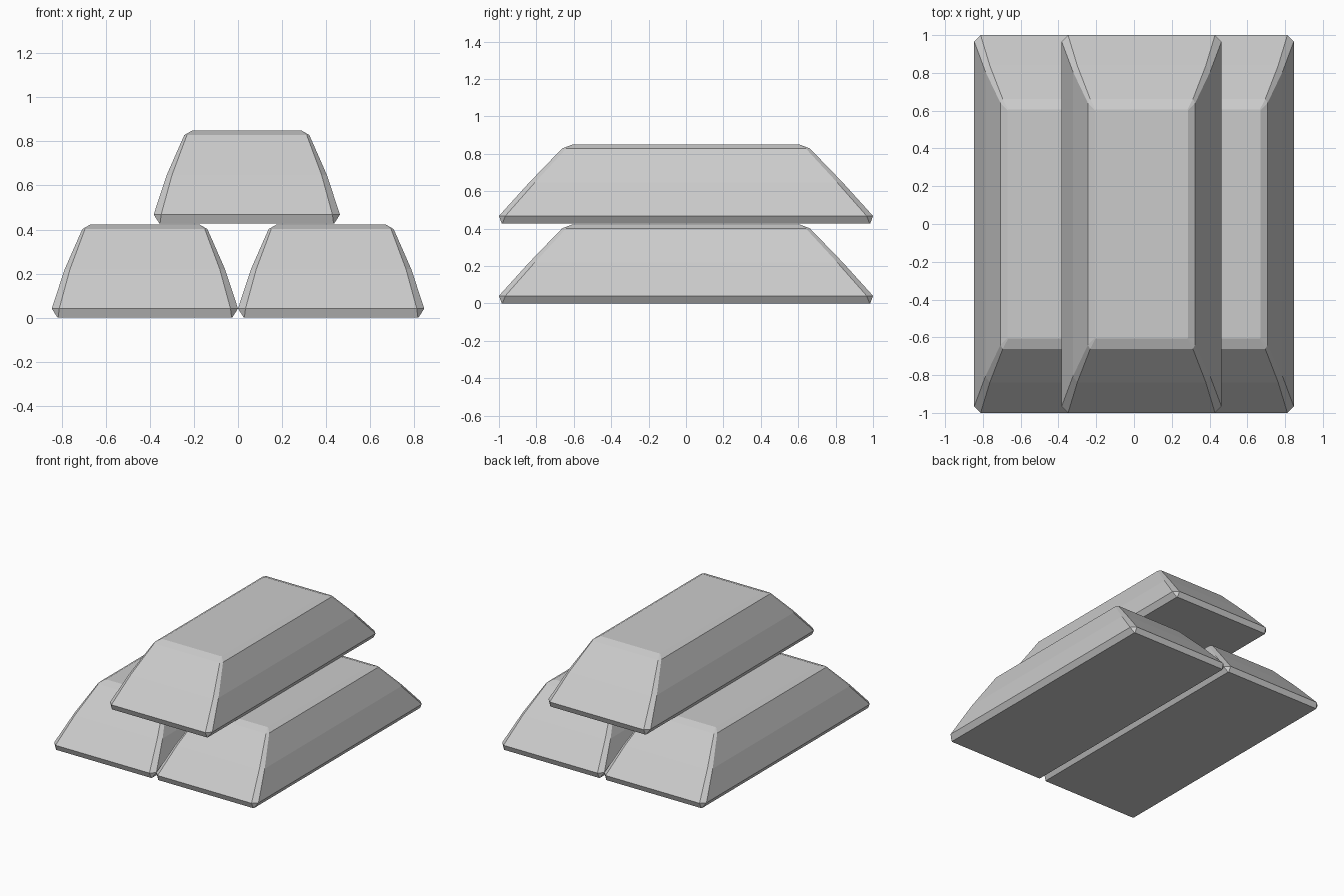
import bpy, bmesh

if "Cube" in bpy.data.objects:
    bpy.data.objects.remove(bpy.data.objects["Cube"])

# Bar cross-sections: height, half width, half length, corner cut x, corner cut y
RINGS = [
    (0.000, 0.397, 0.985, 0.003, 0.003),
    (0.041, 0.423, 1.000, 0.034, 0.034),
    (0.220, 0.364, 0.838, 0.024, 0.030),
    (0.402, 0.284, 0.662, 0.012, 0.022),
    (0.423, 0.247, 0.606, 0.004, 0.004),
]


def ring_points(z, hx, hy, cx, cy):
    """Rectangle with clipped corners, counter-clockwise."""
    return [(hx, -hy + cy, z), (hx, hy - cy, z), (hx - cx, hy, z), (-hx + cx, hy, z),
            (-hx, hy - cy, z), (-hx, -hy + cy, z), (-hx + cx, -hy, z), (hx - cx, -hy, z)]


def make_bar_mesh():
    bm = bmesh.new()
    loops = [[bm.verts.new(p) for p in ring_points(*r)] for r in RINGS]
    for low, high in zip(loops, loops[1:]):
        for i in range(8):
            j = (i + 1) % 8
            bm.faces.new((low[i], low[j], high[j], high[i]))
    bm.faces.new(loops[0][::-1])
    bm.faces.new(loops[-1])
    bmesh.ops.recalc_face_normals(bm, faces=bm.faces)
    mesh = bpy.data.meshes.new("metal_bar")
    bm.to_mesh(mesh)
    bm.free()
    return mesh


# Two bars side by side, one stacked slightly off-centre on top
bar_mesh = make_bar_mesh()
for name, x, z in (("lower_left_bar", -0.423, 0.0),
                   ("lower_right_bar", 0.423, 0.0),
                   ("upper_bar", 0.040, 0.427)):
    bar = bpy.data.objects.new(name, bar_mesh)
    bar.location = (x, 0, z)
    bpy.context.collection.objects.link(bar)
